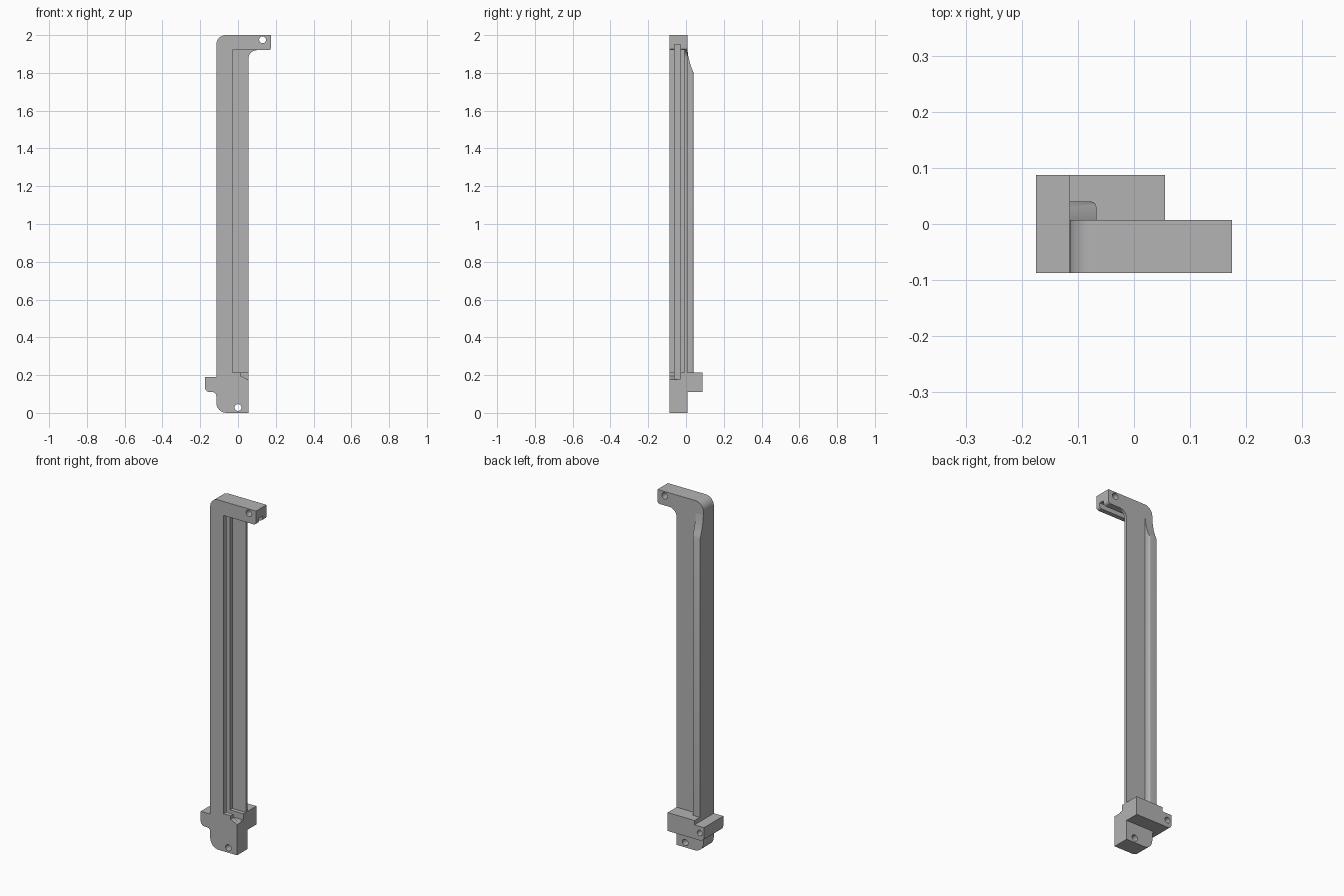
import bpy
import bmesh
from math import cos, sin, pi
from mathutils import Vector

cube = bpy.data.objects.get("Cube")
if cube:
    bpy.data.objects.remove(cube, do_unlink=True)

grey = bpy.data.materials.new("plain grey")
grey.use_nodes = True
colour = (0.45, 0.45, 0.45, 1)
grey.diffuse_color = colour
grey.node_tree.nodes["Principled BSDF"].inputs["Base Color"].default_value = colour

FRONT, MID, BACK = -0.087, 0.007, 0.087


def rounded(corners, steps=8):
    """Outline from (a, b[, radius]) corners; rounded ones are right angles."""
    pts = []
    for i, c in enumerate(corners):
        p = Vector(c[:2])
        if len(c) < 3:
            pts.append(p)
            continue
        r = c[2]
        u = (Vector(corners[i - 1][:2]) - p).normalized()
        v = (Vector(corners[(i + 1) % len(corners)][:2]) - p).normalized()
        centre = p + (u + v) * r
        for k in range(steps + 1):
            t = pi / 2 * k / steps
            pts.append(centre - (v * cos(t) + u * sin(t)) * r)
    return pts


def extrude(name, pts, start, end, axis="y"):
    """Prism of an outline along y (outline in x, z) or x (outline in y, z)."""
    bm = bmesh.new()

    def place(p, d):
        return (p[0], d, p[1]) if axis == "y" else (d, p[0], p[1])

    face = bm.faces.new([bm.verts.new(place(p, start)) for p in pts])
    offset = Vector((0, end - start, 0) if axis == "y" else (end - start, 0, 0))
    new = bmesh.ops.extrude_face_region(bm, geom=[face])["geom"]
    bmesh.ops.translate(bm, verts=[g for g in new if isinstance(g, bmesh.types.BMVert)], vec=offset)
    bmesh.ops.recalc_face_normals(bm, faces=bm.faces)
    mesh = bpy.data.meshes.new(name)
    bm.to_mesh(mesh)
    bm.free()
    mesh.materials.append(grey)
    ob = bpy.data.objects.new(name, mesh)
    bpy.context.collection.objects.link(ob)
    return ob


def box(name, x0, x1, y0, y1, z0, z1):
    return extrude(name, [(x0, z0), (x1, z0), (x1, z1), (x0, z1)], y0, y1)


def hole(x, z, y0, y1, r=0.018):
    ring = [(x + r * cos(2 * pi * k / 24), z + r * sin(2 * pi * k / 24)) for k in range(24)]
    return extrude("hole_cutter", ring, y0, y1)


def cut(ob, cutters):
    for c in cutters:
        c.hide_render = True
        mod = ob.modifiers.new("cut", "BOOLEAN")
        mod.operation, mod.solver, mod.object = "DIFFERENCE", "EXACT", c
    bpy.context.view_layer.update()
    graph = bpy.context.evaluated_depsgraph_get()
    result = bpy.data.meshes.new_from_object(ob.evaluated_get(graph))
    ob.modifiers.clear()
    ob.data = result
    for c in cutters:
        bpy.data.objects.remove(c, do_unlink=True)


# Front body: column, top arm, side tab and foot in one outline
body = extrude("column_with_arm", rounded([
    (0.055, 0), (0.055, 1.92, 0.045), (0.175, 1.92, 0.015), (0.175, 2),
    (-0.115, 2, 0.05), (-0.115, 0.19), (-0.175, 0.19), (-0.175, 0.11, 0.025),
    (-0.115, 0.11, 0.02), (-0.115, 0, 0.055)]), FRONT, MID)
cut(body, [
    # open channel, panel slot and corner notch
    box("channel_cutter", -0.03, 0.2, -0.1, -0.008, 0.215, 1.92),
    box("slot_cutter", -0.06, 0.2, -0.062, -0.03, 0.18, 1.95),
    extrude("notch_cutter", [(0.015, 0.23), (0.015, 0.195), (0.06, 0.173), (0.06, 0.23)], -0.1, -0.045),
    # screw holes
    hole(0.13, 1.975, -0.1, 0.02),
    hole(0, 0.028, -0.1, 0.02),
])

# Rear mounting block, stepped down at the side tab, with a blind hole
block = extrude("rear_block", rounded([
    (0.055, 0.11), (0.055, 0.215), (-0.115, 0.215), (-0.115, 0.19),
    (-0.175, 0.19), (-0.175, 0.11, 0.025)]), MID, BACK)
cut(block, [hole(-0.148, 0.152, 0.04, 0.1, 0.016)])

# Rear rib, rounded along its inner edge and fading into the column at the top
rib = extrude("rear_rib", [
    (MID, 0.2), (0.04, 0.2), (0.04, 1.8), (0.03, 1.825),
    (0.02, 1.855), (0.012, 1.89), (MID, 1.93)], -0.115, -0.067, "x")
bm = bmesh.new()
bm.from_mesh(rib.data)
inner = [e for e in bm.edges if all(v.co.x > -0.07 and v.co.y > 0.035 for v in e.verts)]
bmesh.ops.bevel(bm, geom=inner, offset=0.01, segments=4, profile=0.5, affect="EDGES")
bm.to_mesh(rib.data)
bm.free()

# Smooth only the rounded corners
bpy.ops.object.select_all(action="DESELECT")
for ob in (body, block, rib):
    ob.select_set(True)
bpy.context.view_layer.objects.active = body
bpy.ops.object.shade_smooth_by_angle(angle=pi / 6)
